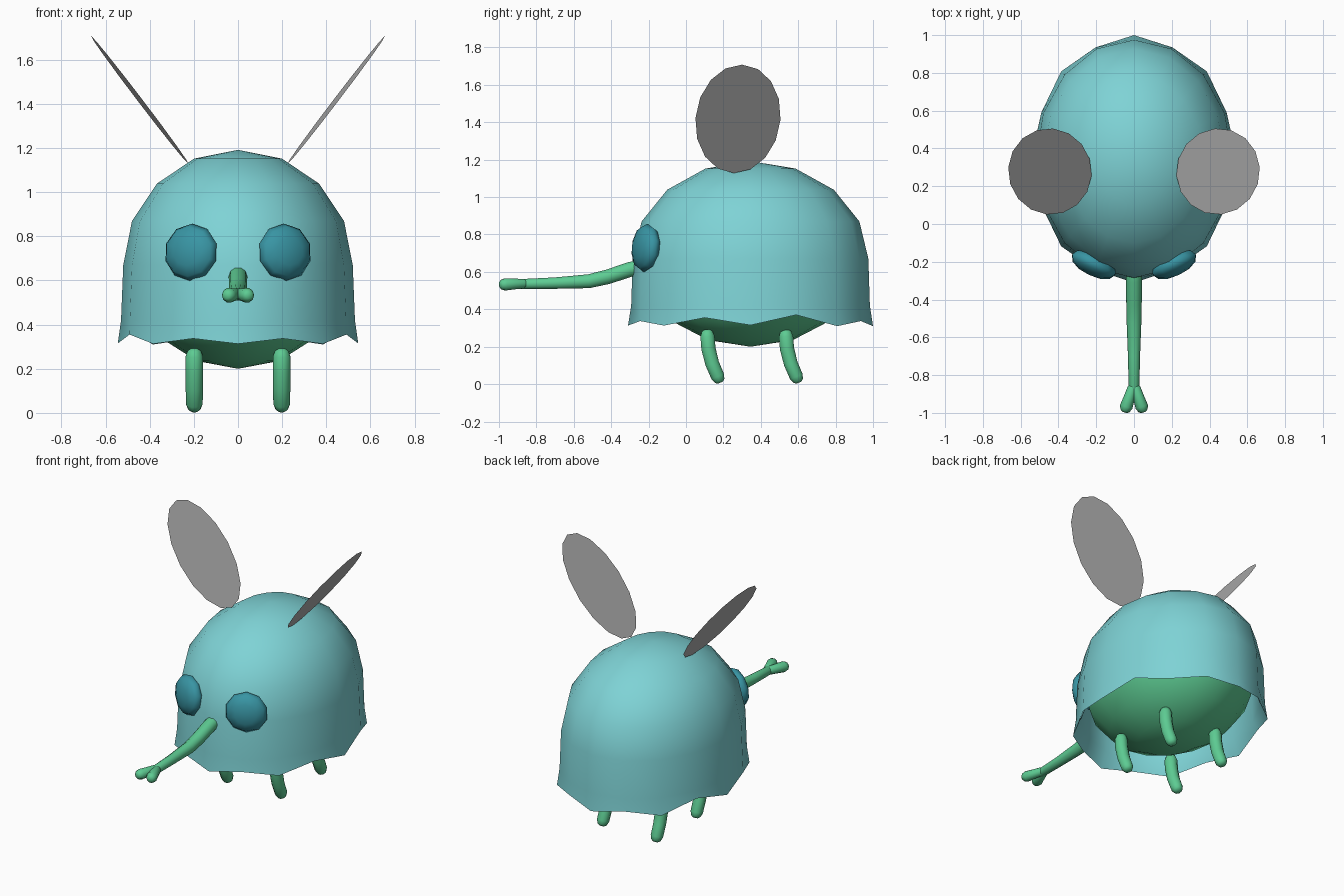
import bpy, bmesh, math
from mathutils import Vector, Matrix

if "Cube" in bpy.data.objects:
    bpy.data.objects.remove(bpy.data.objects["Cube"])


def material(name, rgb):
    m = bpy.data.materials.new(name)
    m.diffuse_color = (*rgb, 1)
    m.use_nodes = True
    m.node_tree.nodes["Principled BSDF"].inputs["Base Color"].default_value = m.diffuse_color
    return m


TEAL = material("teal shell", (0.21, 0.65, 0.67))
GREEN = material("green skin", (0.11, 0.60, 0.29))
BLUE = material("deep blue eye", (0.04, 0.30, 0.37))
GREY = material("grey wing", (0.47, 0.47, 0.47))


def finish(name, bm, mat, angle=60):
    bmesh.ops.recalc_face_normals(bm, faces=bm.faces)
    me = bpy.data.meshes.new(name)
    bm.to_mesh(me)
    bm.free()
    me.materials.append(mat)
    ob = bpy.data.objects.new(name, me)
    bpy.context.collection.objects.link(ob)
    bpy.ops.object.select_all(action='DESELECT')
    ob.select_set(True)
    bpy.context.view_layer.objects.active = ob
    bpy.ops.object.shade_smooth_by_angle(angle=math.radians(angle))
    return ob


def bridge(bm, rings):
    for a, b in zip(rings, rings[1:]):
        n = len(a)
        for i in range(n):
            bm.faces.new((a[i], a[(i + 1) % n], b[(i + 1) % n], b[i]))


def add_tube(bm, path, sides=10):
    """Round-ended tube in the y-z / x-y direction of its path; path = (x, y, z, radius)."""
    pts = [Vector(p[:3]) for p in path]
    dirs = [(pts[min(i + 1, len(pts) - 1)] - pts[max(i - 1, 0)]).normalized()
            for i in range(len(pts))]
    stations = [(p, d, q[3]) for p, d, q in zip(pts, dirs, path)]
    # domed ends
    (p0, d0, r0), (p1, d1, r1) = stations[0], stations[-1]
    start = [(p0 - d0 * r0 * s, d0, r0 * c) for s, c in ((0.92, 0.4), (0.65, 0.76))]
    end = [(p1 + d1 * r1 * s, d1, r1 * c) for s, c in ((0.65, 0.76), (0.92, 0.4))]
    rings = []
    for p, d, r in start + stations + end:
        ref = Vector((1, 0, 0)) if abs(d.x) < 0.8 else Vector((0, 0, 1))
        u = (ref - d * ref.dot(d)).normalized()
        v = d.cross(u)
        rings.append([bm.verts.new(p + r * (u * math.cos(t) + v * math.sin(t)))
                      for t in (2 * math.pi * i / sides for i in range(sides))])
    bridge(bm, rings)
    bm.faces.new(rings[0])
    bm.faces.new(rings[-1])


# Shell: lathed hood with a wavy flared rim and an inner lining
CY, SEG = 0.345, 16
RIM_Z = [0.313, 0.337, 0.313, 0.355, 0.315, 0.37, 0.31, 0.337, 0.31]
bm = bmesh.new()


def shell_ring(rx, ry, z):
    ring = []
    for k in range(SEG):
        t = 2 * math.pi * k / SEG
        ring.append(bm.verts.new((rx * math.sin(t), CY - ry * math.cos(t), z)))
    return ring


def dome(inset):
    rings = []
    for lat in (67.5, 45, 22.5, 0):
        c, s = math.cos(math.radians(lat)), math.sin(math.radians(lat))
        rings.append(shell_ring((0.52 - inset) * c, (0.63 - inset) * c,
                                0.67 + (0.522 - inset) * s))
    rings.append(shell_ring(0.53 - inset, 0.638 - inset, 0.42))
    return rings


outer, inner = dome(0), dome(0.03)
rim = shell_ring(0.545, 0.655, 0)
for k, v in enumerate(rim):
    v.co.z = RIM_Z[min(k, SEG - k)]
    if k % 2:
        v.co.x *= 0.975
        v.co.y = CY + (v.co.y - CY) * 0.975
bridge(bm, outer + [rim] + inner[::-1])
for rings, z in ((outer, 1.192), (inner, 1.162)):
    pole = bm.verts.new((0, CY, z))
    for i in range(SEG):
        bm.faces.new((rings[0][i], rings[0][(i + 1) % SEG], pole))
finish("shell", bm, TEAL)

# Body: rounded belly under the shell
bm = bmesh.new()
bmesh.ops.create_uvsphere(bm, u_segments=16, v_segments=8, radius=1,
                          matrix=Matrix.Translation((0, CY, 0.66))
                          @ Matrix.Diagonal((0.485, 0.59, 0.46, 1)))
finish("body", bm, GREEN)

# Legs: four short curved tubes
for place, y in (("front", 0.0), ("back", 0.42)):
    for side, sx in (("left", -1), ("right", 1)):
        bm = bmesh.new()
        add_tube(bm, [(0.198 * sx, y + dy, z, r) for dy, z, r in
                      ((0.115, 0.255, 0.04), (0.12, 0.19, 0.04),
                       (0.14, 0.11, 0.039), (0.17, 0.04, 0.038))])
        finish(f"{place}_leg_{side}", bm, GREEN)

# Snout: long tapering tube with a forked tip
bm = bmesh.new()
add_tube(bm, [(0, -0.22, 0.63, 0.042), (0, -0.30, 0.613, 0.042),
              (0, -0.42, 0.573, 0.041), (0, -0.52, 0.55, 0.039),
              (0, -0.70, 0.54, 0.032), (0, -0.88, 0.535, 0.028)])
for sx in (-1, 1):
    add_tube(bm, [(0.008 * sx, -0.87, 0.537, 0.027), (0.025 * sx, -0.92, 0.535, 0.03),
                  (0.041 * sx, -0.967, 0.533, 0.034)])
finish("snout", bm, GREEN)

for side, sx in (("left", -1), ("right", 1)):
    # Eyes: flattened ten-sided balls facing outward
    bm = bmesh.new()
    turn = Matrix.Rotation(math.radians(25 * sx), 4, 'Z')
    tilt = Matrix.Rotation(math.radians(85), 4, 'X')
    bmesh.ops.create_uvsphere(bm, u_segments=10, v_segments=6, radius=1,
                              matrix=Matrix.Translation((0.213 * sx, -0.215, 0.728))
                              @ turn @ tilt @ Matrix.Diagonal((0.132, 0.13, 0.06, 1)))
    finish(f"eye_{side}", bm, BLUE)

    # Wings: flat sixteen-sided ovals leaning outward
    bm = bmesh.new()
    center = Vector((0.445 * sx, 0.278, 1.418))
    long_axis = Vector((0.605 * sx, 0.06, 0.795)).normalized()
    normal = Vector((-0.795 * sx, -0.045, 0.605)).normalized()
    cross_axis = normal.cross(long_axis).normalized()
    bm.faces.new([bm.verts.new(center + 0.365 * math.cos(t) * long_axis
                               + 0.228 * math.sin(t) * cross_axis)
                  for t in (2 * math.pi * i / 16 for i in range(16))])
    # thin back face so the wing is a closed plate
    bmesh.ops.solidify(bm, geom=bm.faces[:], thickness=0.003)
    finish(f"wing_{side}", bm, GREY, 30)
